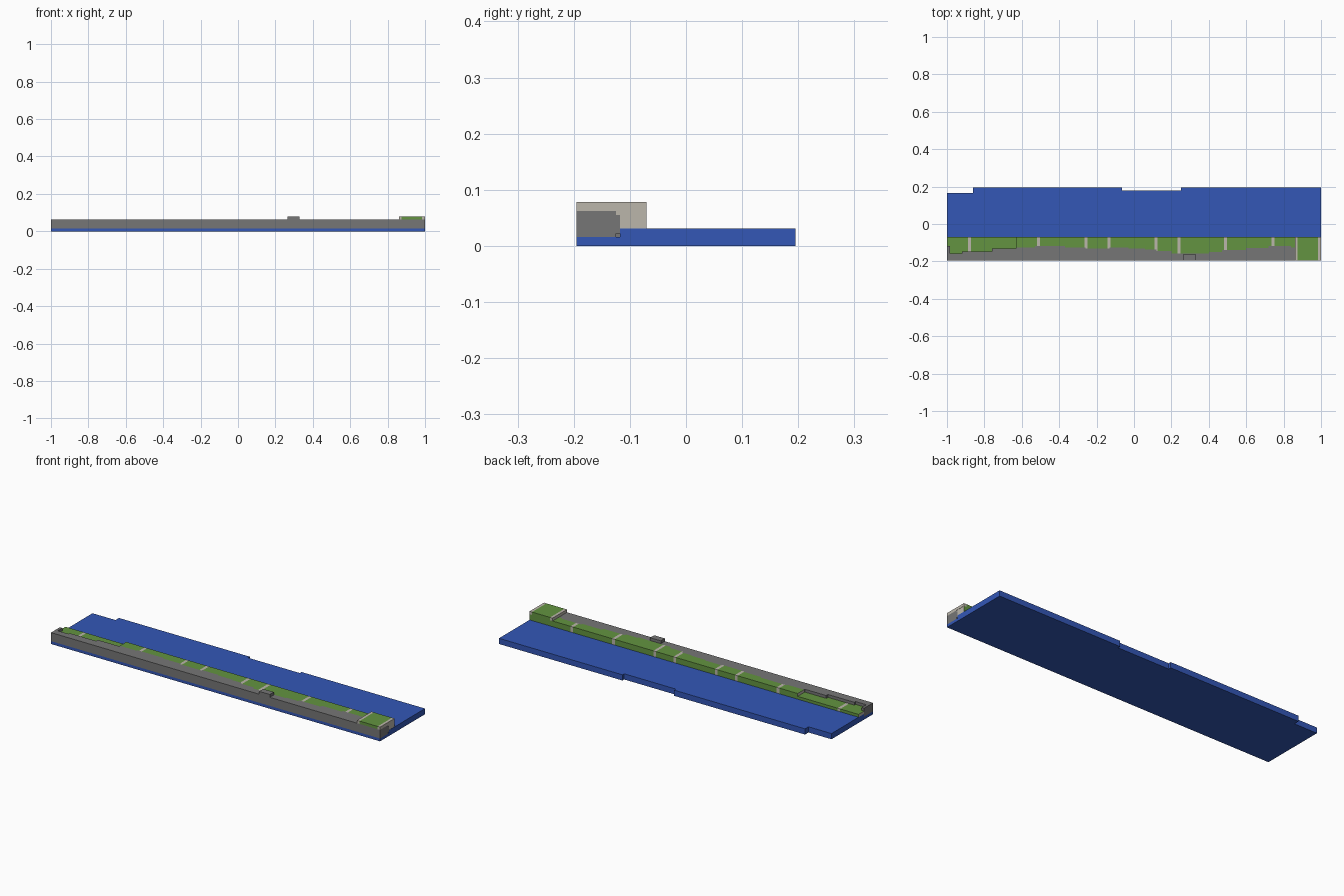
import bpy, bmesh

cube = bpy.data.objects.get("Cube")
if cube:
    bpy.data.objects.remove(cube)


def material(name, rgb):
    m = bpy.data.materials.new(name)
    m.use_nodes = True
    m.diffuse_color = (*rgb, 1)
    m.node_tree.nodes["Principled BSDF"].inputs["Base Color"].default_value = (*rgb, 1)
    return m


BLUE = material("water_blue", (0.033, 0.095, 0.47))
GREY = material("stone_grey", (0.18, 0.18, 0.18))
GREEN = material("grass_green", (0.125, 0.295, 0.052))
BEIGE = material("sand_beige", (0.50, 0.47, 0.41))

U = 1 / 64                      # one height step
FRONT, WALL, END = -0.195, -0.07, -0.118


def prism(name, outline, z0, z1, mat, side_mat=None):
    """Extrude a plan outline; side_mat goes on faces that point along x."""
    bm = bmesh.new()
    base = bm.faces.new([bm.verts.new((x, y, z0)) for x, y in outline])
    top = bmesh.ops.extrude_face_region(bm, geom=[base])["geom"]
    for v in top:
        if isinstance(v, bmesh.types.BMVert):
            v.co.z = z1
    bmesh.ops.recalc_face_normals(bm, faces=bm.faces)
    if side_mat:
        for f in bm.faces:
            f.material_index = int(abs(f.normal.x) > 0.9)
    me = bpy.data.meshes.new(name)
    bm.to_mesh(me)
    bm.free()
    me.materials.append(mat)
    if side_mat:
        me.materials.append(side_mat)
    ob = bpy.data.objects.new(name, me)
    bpy.context.collection.objects.link(ob)
    return ob


def box(name, x0, x1, y0, y1, z0, z1, mat, side_mat=None):
    return prism(name, [(x0, y0), (x1, y0), (x1, y1), (x0, y1)], z0, z1, mat, side_mat)


# Stepped border between stone and grass: (start x, border y)
STEPS = [(-1, -0.118), (-0.985, -0.158), (-0.92, -0.147), (-0.76, -0.132),
         (-0.63, -0.125), (-0.53, -0.118), (-0.37, -0.125), (-0.26, -0.131),
         (-0.13, -0.125), (-0.03, -0.131), (0.06, -0.136), (0.12, -0.145),
         (0.2, -0.157), (0.4, -0.15), (0.47, -0.14), (0.6, -0.127),
         (0.72, -0.118), (0.84, -0.125)]


def border(x0, x1):
    """Stepped border points between x0 and x1."""
    pts = []
    for i, (start, y) in enumerate(STEPS):
        stop = STEPS[i + 1][0] if i + 1 < len(STEPS) else 1
        a, b = max(start, x0), min(stop, x1)
        if b > a + 1e-5:
            pts += [(a, y), (b, y)]
    return pts


# Blue base with a notched rear edge
rear = [(1, 0.195), (0.25, 0.195), (0.25, 0.18), (-0.065, 0.18), (-0.065, 0.195),
        (-0.86, 0.195), (-0.86, 0.165), (-1, 0.165)]
prism("base_lower", [(-1, FRONT), (1, FRONT)] + rear, 0, U, BLUE)
prism("base_upper", [(-1, END), (1, END)] + rear, U, 2 * U, BLUE)

# Stone wall along the front
prism("stone_wall", [(1, FRONT), (-1, FRONT)] + border(-1, 1), U, 4 * U, GREY)
box("stone_end_lip", 0.86, 1, -0.125, END, 0.022, 0.055, GREY)
box("stone_knob", 0.265, 0.33, FRONT, -0.16, 4 * U, 5 * U, GREY)

# Grass ledge divided by thin beige joints
LOW_END, CAP, HALF = -0.63, 0.86, 0.008
cuts = [(-1, "grass")]
for x in (-0.88, LOW_END, -0.51, -0.257, -0.134, 0.118, 0.24, 0.49, 0.743):
    if x == LOW_END:
        cuts.append((x, "grass"))
    else:
        cuts += [(x - HALF, "joint"), (x + HALF, "grass")]
cuts.append((CAP, "stop"))
for (x0, kind), (x1, _) in zip(cuts, cuts[1:]):
    top = 3 * U if x1 <= LOW_END else 4 * U
    mat = GREEN if kind == "grass" else BEIGE
    prism(kind + "_ledge", [(x1, WALL), (x0, WALL)] + border(x0, x1), 2 * U, top, mat, BEIGE)

# Raised grass cap at the left end, with beige end strips
for name, x0, x1, mat in (("cap_inner_strip", CAP, 0.875, BEIGE),
                          ("cap_grass", 0.875, 0.985, GREEN),
                          ("cap_outer_strip", 0.985, 1, BEIGE)):
    box(name, x0, x1, FRONT, WALL, 4 * U, 5 * U, mat, BEIGE)
box("cap_support", CAP, 0.999, -0.125, WALL, 2 * U, 4 * U, GREEN, BEIGE)
